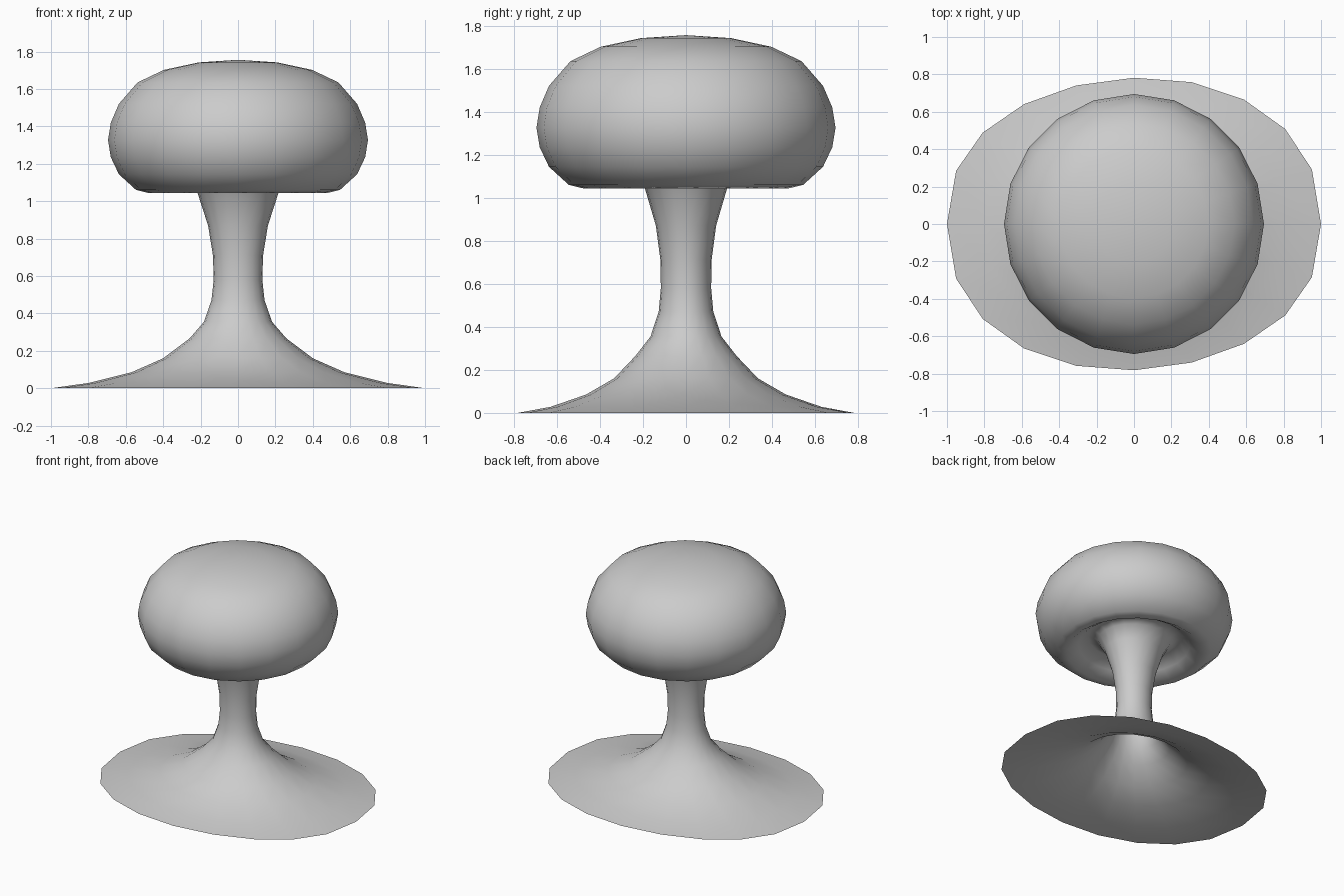
import bpy, bmesh
from math import sin, cos, pi, copysign

if "Cube" in bpy.data.objects:
    bpy.data.objects.remove(bpy.data.objects["Cube"])

SIDES = 20

# Half width in x, half depth in y, height: from the base rim up to the cap's top
RINGS = [
    # spreading oval base
    (1.0, .782, 0), (.8, .63, .028), (.57, .465, .085), (.4, .335, .16), (.26, .235, .265),
    # narrow stem
    (.182, .165, .355), (.142, .127, .47), (.13, .117, .58), (.134, .119, .71),
    (.16, .14, .87), (.215, .19, 1.04),
    # flare turning over into the hollow underside of the cap
    (.262, .245, 1.125), (.325, .315, 1.155), (.395, .39, 1.095), (.475, .475, 1.043),
    # round cap
    (.545, .545, 1.06), (.637, .637, 1.144), (.68, .68, 1.235), (.695, .695, 1.326),
    (.68, .68, 1.42), (.637, .637, 1.52), (.537, .537, 1.635), (.396, .396, 1.702),
    (.21, .21, 1.742),
]
TOP_Z = 1.756


def ring_point(rx, ry, z, i):
    a = 2 * pi * i / SIDES
    # the oval base is a little squarer and slightly skewed
    oval = max(0, (rx - ry) / .218)
    s = copysign(abs(sin(a)) ** (1 - .15 * min(1, oval)), sin(a))
    return rx * cos(a), ry * s * (1 + .02 * oval * sin(2 * a)), z


bm = bmesh.new()
loops = [[bm.verts.new(ring_point(*r, i)) for i in range(SIDES)] for r in RINGS]
for low, high in zip(loops, loops[1:]):
    for i in range(SIDES):
        j = (i + 1) % SIDES
        bm.faces.new((low[i], low[j], high[j], high[i]))

# Closed crown; the base stays open underneath
crown = bm.verts.new((0, 0, TOP_Z))
for i in range(SIDES):
    bm.faces.new((loops[-1][i], loops[-1][(i + 1) % SIDES], crown))
for f in bm.faces:
    f.smooth = True

mesh = bpy.data.meshes.new("mushroom_cloud")
bm.to_mesh(mesh)
bm.free()
bpy.context.collection.objects.link(bpy.data.objects.new("mushroom_cloud", mesh))
